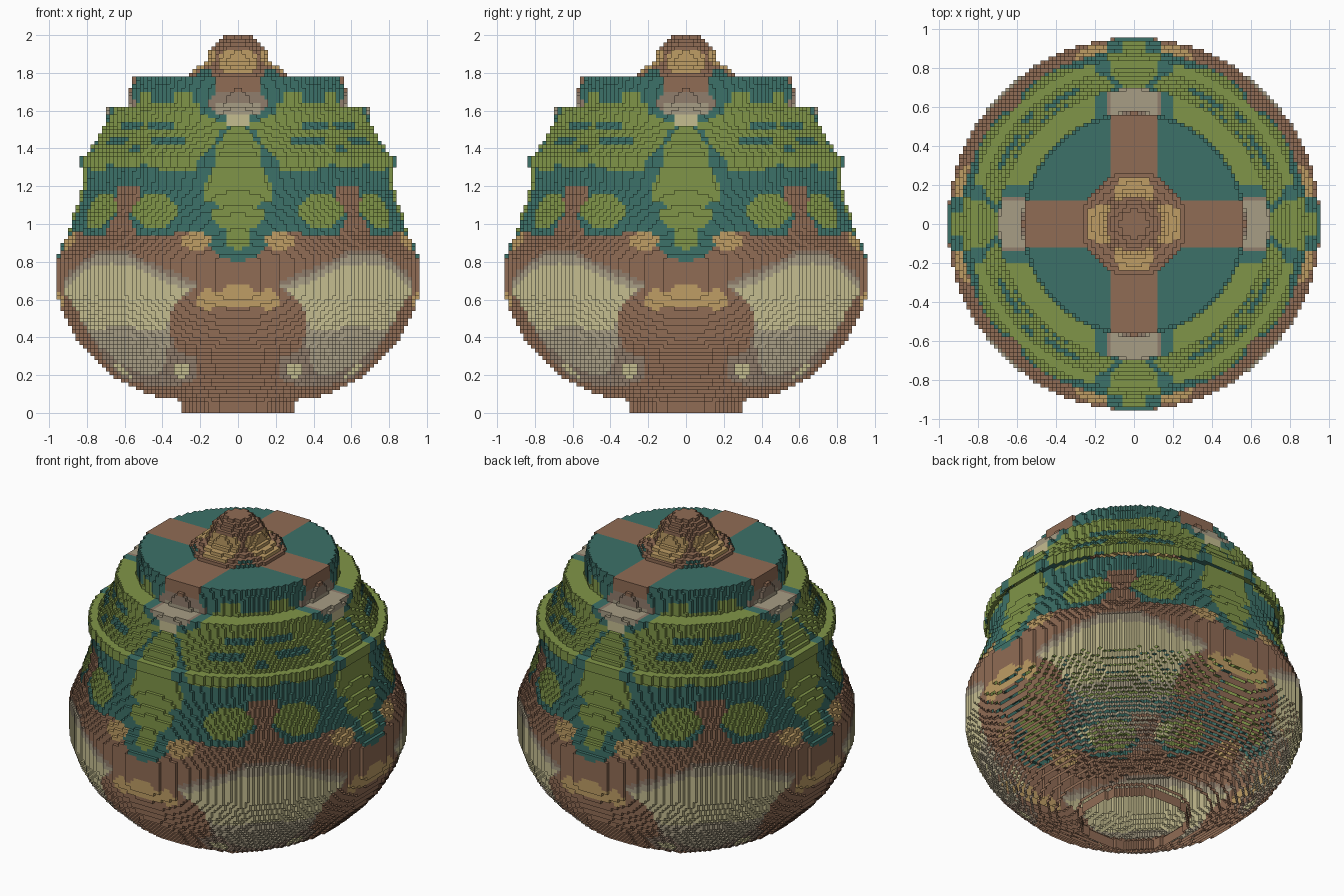
import bpy, bmesh, math

if "Cube" in bpy.data.objects:
    bpy.data.objects.remove(bpy.data.objects["Cube"])

C = 0.02            # block size
N = 48              # blocks from the axis to the widest edge
LAYERS = 100

# radius by height; repeated heights make ledges
PROFILE = [(0, .31), (.05, .31), (.08, .33), (.081, .42), (.12, .52), (.16, .61),
           (.20, .67), (.25, .72), (.30, .775), (.35, .82), (.40, .86), (.45, .885),
           (.50, .915), (.56, .935), (.62, .958), (.82, .958), (.90, .93), (.95, .895),
           (1.03, .88), (1.10, .85), (1.20, .825), (1.30, .82), (1.301, .85),
           (1.36, .85), (1.361, .80), (1.40, .78), (1.46, .74), (1.52, .705), (1.62, .69),
           (1.621, .575), (1.72, .57), (1.78, .56), (1.781, .28), (1.82, .23),
           (1.86, .165), (1.92, .15), (1.95, .12), (2.0, .06)]

COLOURS = {
    "brown": (.28, .15, .09), "teal": (.046, .165, .14), "green": (.216, .30, .065),
    "tan": (.52, .34, .13), "cream": (.56, .51, .28), "stone": (.39, .34, .235),
    "taupe": (.28, .205, .15)}
INDEX = {name: i for i, name in enumerate(COLOURS)}

# painted outlines as (distance from the nearest centre line, height)
TEAL_FIELD = [(0, .80), (.08, .82), (.14, .87), (.19, .93), (.3, .96), (.4, .93),
              (.75, .95), (.75, 1.79), (0, 1.79)]
LEAF = [(0, .85), (.06, .89), (.07, .94), (.05, .96), (.12, 1.0), (.145, 1.06),
        (.09, 1.10), (.17, 1.13), (.185, 1.19), (.13, 1.31), (.11, 1.42), (.03, 1.53), (0, 1.53)]
FOLIAGE = [(.03, 1.53), (.10, 1.49), (.13, 1.42), (.20, 1.36), (.23, 1.29), (.40, 1.28),
           (.50, 1.32), (.58, 1.29), (.75, 1.33), (.75, 1.62), (.33, 1.64), (.2, 1.63),
           (.2, 1.59), (.13, 1.55)]
TULIP = [(.51, 1.21), (.75, 1.21), (.75, .93), (.53, .93), (.58, 1.05), (.52, 1.14)]
PANEL_EDGE = [(.20, .68), (.35, .75), (.50, .81), (.58, .86), (.75, .87), (.75, .16),
              (.45, .11), (.30, .15), (.22, .18), (.23, .29), (.33, .33), (.37, .46),
              (.34, .57), (.27, .63)]
PANEL_GREY = [(.23, .67), (.42, .75), (.60, .84), (.75, .85), (.75, .24), (.50, .18),
              (.40, .22), (.38, .30), (.36, .38), (.37, .46), (.34, .57)]
PANEL_LIGHT = [(.27, .65), (.42, .71), (.56, .78), (.75, .80), (.75, .47), (.60, .47),
               (.50, .43), (.38, .44), (.35, .57)]
TAN_CREST = [(0, .68), (.06, .68), (.10, .64), (.17, .66), (.23, .61), (.22, .56),
             (.15, .545), (.10, .57), (0, .55)]


def radius(z):
    for (z0, r0), (z1, r1) in zip(PROFILE, PROFILE[1:]):
        if z <= z1:
            return r0 + (r1 - r0) * (z - z0) / (z1 - z0)
    return 0


def inside(poly, u, z):
    hit = False
    for (u0, z0), (u1, z1) in zip(poly, poly[1:] + poly[:1]):
        if (z0 > z) != (z1 > z) and u < u0 + (u1 - u0) * (z - z0) / (z1 - z0):
            hit = not hit
    return hit


def oval(cu, cz, ru, rz, u, z):
    return ((u - cu) / ru) ** 2 + ((z - cz) / rz) ** 2 < 1


def paint(x, y, z, side):
    """Colour name; the pattern repeats in eight mirrored sectors."""
    u = min(abs(x), abs(y))
    if z > 1.78:                                   # finial
        if oval(0, 1.86, .11, .07, u, z):
            return "tan"
        return "teal" if side and z < 1.83 and u > .13 else "brown"
    if z > 1.5:                                    # four spouts under the lid
        if z > 1.69 and u < .13:
            return "brown"
        if oval(0, 1.55, .07, .04, u, z):
            return "cream"
        if z > 1.57 and u < .12 and z < 1.65:
            return "stone"
        if oval(0, 1.64, .16, .07, u, z):
            return "taupe"
        if oval(.29, 1.665, .055, .04, u, z):
            return "green"
    if inside(TEAL_FIELD, u, z):                   # leafy upper half
        if inside(TULIP, u, z):
            return "brown"
        if oval(.22, .92, .09, .035, u, z):
            return "tan"
        if inside(LEAF, u, z) or oval(.44, 1.07, .115, .09, u, z):
            return "green"
        if inside(FOLIAGE, u, z):
            gap = (oval(.37, 1.44, .10, .025, u, z) or oval(.41, 1.52, .07, .02, u, z)
                   or oval(.56, 1.40, .05, .02, u, z))
            return "teal" if gap else "green"
        return "teal"
    if inside(TAN_CREST, u, z) or oval(.22, .91, .09, .045, u, z):
        return "tan"
    if inside(PANEL_LIGHT, u, z) or oval(.30, .225, .045, .045, u, z):
        return "cream"
    if inside(PANEL_GREY, u, z):
        return "stone"
    return "taupe" if inside(PANEL_EDGE, u, z) else "brown"


# filled blocks of each layer
SPAN = range(-N, N)
filled = []
for k in range(LAYERS):
    r = radius((k + .5) * C)
    filled.append({(i, j) for i in SPAN for j in SPAN
                   if math.hypot(i + .5, j + .5) * C < r})
filled.append(set())

materials = []
for name, rgb in COLOURS.items():
    m = bpy.data.materials.new(name)
    m.diffuse_color = (*rgb, 1)
    m.use_nodes = True
    m.node_tree.nodes["Principled BSDF"].inputs["Base Color"].default_value = m.diffuse_color
    materials.append(m)

# outward neighbour and the two floor corners of the shared wall
WALLS = [((1, 0), (1, 0), (1, 1)), ((-1, 0), (0, 1), (0, 0)),
         ((0, 1), (1, 1), (0, 1)), ((0, -1), (0, 0), (1, 0))]


def build(part, first, last):
    """Stepped shell from layer first up to last, open underneath."""
    bm = bmesh.new()
    verts = {}

    def face(corners, colour):
        for c in corners:
            if c not in verts:
                verts[c] = bm.verts.new([v * C for v in c])
        f = bm.faces.new([verts[c] for c in corners])
        f.material_index = INDEX[colour]

    for k in range(first, last):
        z = (k + .5) * C
        for i, j in filled[k]:
            x, y = (i + .5) * C, (j + .5) * C
            for (di, dj), a, b in WALLS:
                if (i + di, j + dj) not in filled[k]:
                    p, q = (i + a[0], j + a[1]), (i + b[0], j + b[1])
                    face([(*p, k), (*q, k), (*q, k + 1), (*p, k + 1)], paint(x, y, z, True))
            if (i, j) not in filled[k + 1]:
                t = k + 1
                face([(i, j, t), (i + 1, j, t), (i + 1, j + 1, t), (i, j + 1, t)],
                     paint(x, y, z, False))
    mesh = bpy.data.meshes.new(part)
    bm.to_mesh(mesh)
    bm.free()
    for m in materials:
        mesh.materials.append(m)
    bpy.context.collection.objects.link(bpy.data.objects.new(part, mesh))


build("foot", 0, 4)
build("pot_belly", 4, 47)
build("leafy_shoulder", 47, 81)
build("lid", 81, 89)
build("finial", 89, LAYERS)
